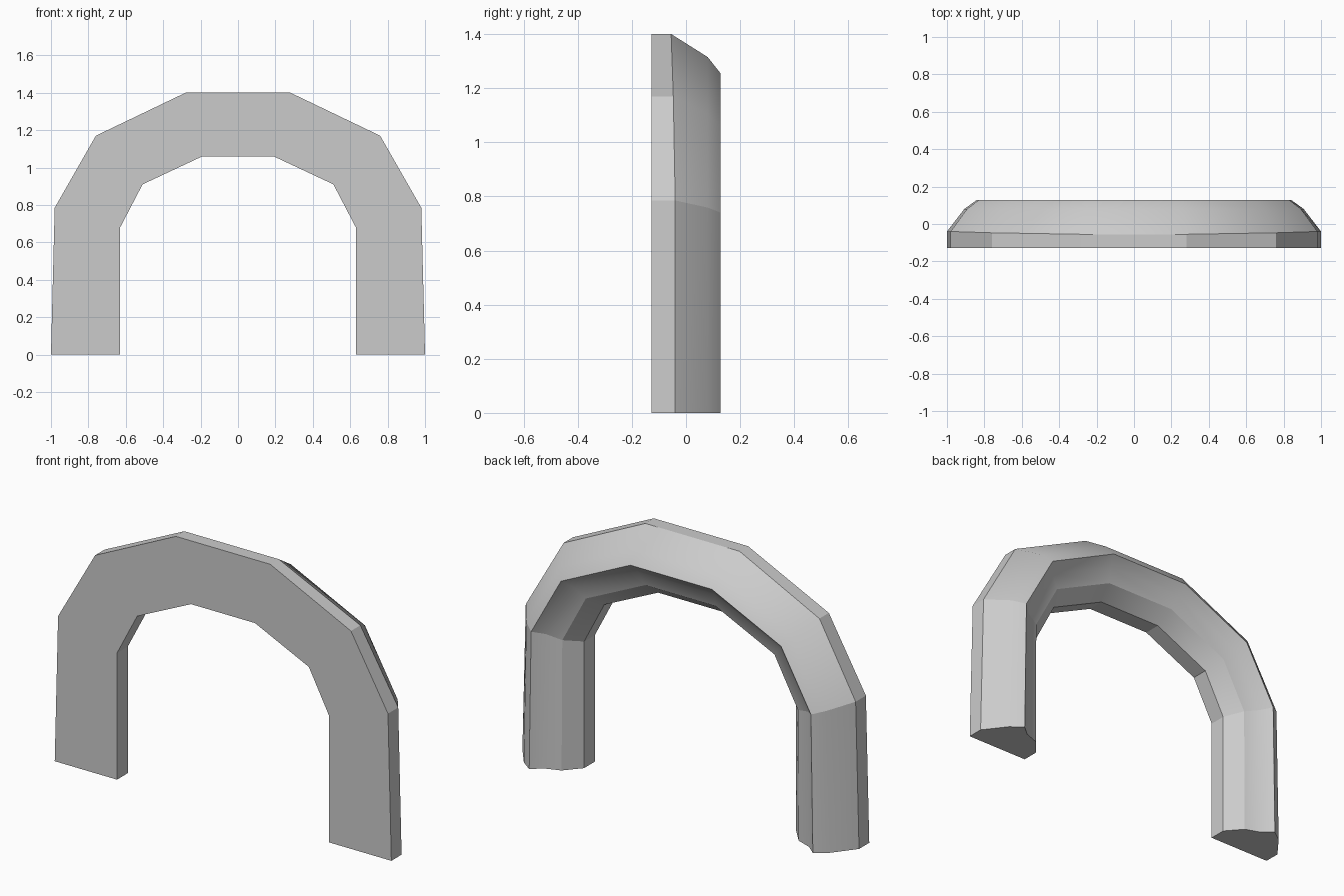
import bpy, bmesh
from mathutils import Vector

if "Cube" in bpy.data.objects:
    bpy.data.objects.remove(bpy.data.objects["Cube"])

# Outer and inner outline of the right half (x, z), from the foot to the crown
OUTER = [(1.0, 0.0), (0.98, 0.785), (0.76, 1.17), (0.28, 1.4)]
INNER = [(0.63, 0.0), (0.63, 0.68), (0.51, 0.91), (0.19, 1.06)]
LIP_Y = [-0.04, -0.04, -0.047, -0.055]

# Moulding section: (fraction from outer to inner edge, depth); None = outer lip
SECTION = [(0, -0.127), (0, None), (0.25, 0.08), (0.425, 0.127),
           (0.575, 0.08), (0.8, 0.05), (1, -0.035), (1, -0.127)]
N = len(SECTION)

# Mirror the half outline into full list of stations
stations = list(zip(OUTER, INNER, LIP_Y))
stations += [((-o[0], o[1]), (-i[0], i[1]), y) for o, i, y in reversed(stations)]

# Sweep the section along the arch
bm = bmesh.new()
rings = []
for o, i, lip in stations:
    ring = []
    for t, y in SECTION:
        p = Vector(o).lerp(Vector(i), t)
        ring.append(bm.verts.new((p.x, lip if y is None else y, p.y)))
    rings.append(ring)
for a, b in zip(rings, rings[1:]):
    for k in range(N):
        m = (k + 1) % N
        f = bm.faces.new((a[k], a[m], b[m], b[k]))
        f.smooth = 1 <= k <= N - 3

# Close both feet
bm.faces.new(rings[0])
bm.faces.new(rings[-1])
bmesh.ops.recalc_face_normals(bm, faces=bm.faces)

# Keep the profile creases and the joint between leg and arch crisp
joints = set(rings[1]) | set(rings[-2])
for e in bm.edges:
    at_joint = all(v in joints for v in e.verts)
    flat = any(not f.smooth for f in e.link_faces)
    along = not any(all(v in r for v in e.verts) for r in rings)
    crease = along and e.calc_face_angle(0) > 0.5
    e.smooth = not (at_joint or flat or crease)

mesh = bpy.data.meshes.new("arch_moulding")
bm.to_mesh(mesh)
bm.free()
arch = bpy.data.objects.new("arch_moulding", mesh)
bpy.context.collection.objects.link(arch)
